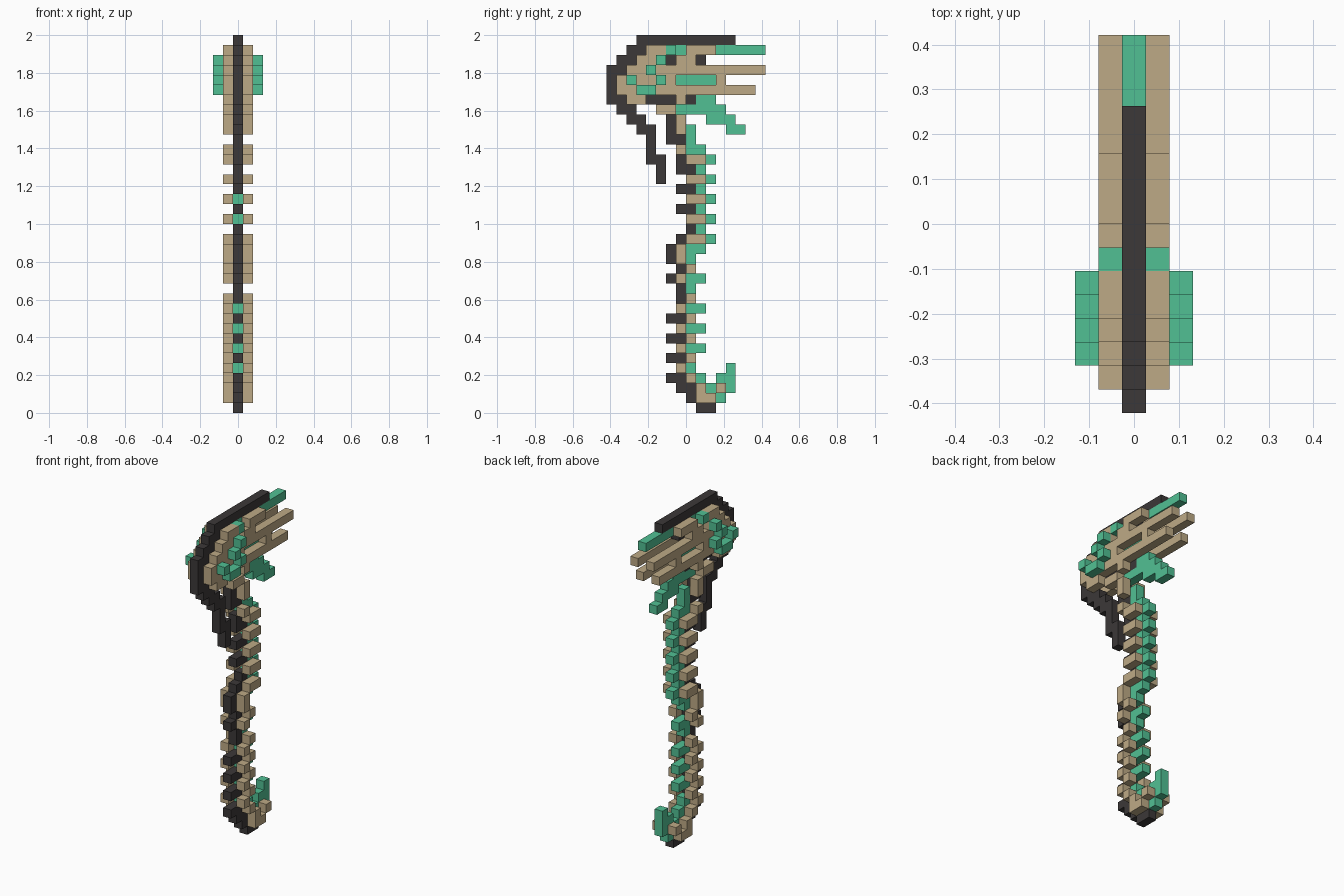
import bpy, bmesh

cube = bpy.data.objects.get("Cube")
if cube:
    bpy.data.objects.remove(cube, do_unlink=True)

U = 2 / 38          # edge of one block
ROWS, COLS = 38, 16


def material(name, rgb):
    m = bpy.data.materials.new(name)
    m.use_nodes = True
    m.diffuse_color = (*rgb, 1)
    bsdf = m.node_tree.nodes["Principled BSDF"]
    bsdf.inputs["Base Color"].default_value = (*rgb, 1)
    bsdf.inputs["Roughness"].default_value = 0.8
    return m


DARK = material("charcoal", (0.045, 0.040, 0.040))
BONE = material("tan bone", (0.515, 0.402, 0.238))
GREEN = material("jade green", (0.083, 0.527, 0.296))

# Side profile, front on the left, one character per block:
# K dark core, G green core, B tan side plate, T green side plate,
# O tan side plate carrying a green stud
HEAD = [
    "...KKKKKKKKKK...",
    "..KKBBTGBBBGGGGG",
    ".KKBBOKBBK......",
    "KKBBOBBBBBBBBBBB",
    "KBOBBOBGGGGB....",
    "KBBOOBBBBBBBBBB.",
    "KKBBKKKBKGG.....",
    ".KK..BBGGGGG....",
    "..KK..KB..GGG...",
    "...KK.KBG...GG..",
]
NECK = [
    "....K.KKG.......",
    "....K..BGG......",
    "....KK.KBBG.....",
    ".....K.KKG......",
    ".....K..BBG.....",
]
UPPER_GRIP = [".......KKG......", "........BBG....."] * 2 + [
    "........KG......",
    ".......KBBG.....",
    "......KBGG......",
    "......KBG.......",
    ".......KB.......",
    "......KBGG......",
    ".......KG.......",
    ".......KB.......",
]
LOWER_GRIP = [".......BGG......", "......KKB......."] * 3
POMMEL = [
    ".......BG...G...",
    "......KKBG.GG...",
    ".......KKBGBG...",
    "........KBBG....",
    ".........KK.....",
]

# Quad corners of a unit block for each outward direction
SIDES = {
    (1, 0, 0): ((1, 0, 0), (1, 1, 0), (1, 1, 1), (1, 0, 1)),
    (-1, 0, 0): ((0, 0, 0), (0, 0, 1), (0, 1, 1), (0, 1, 0)),
    (0, 1, 0): ((0, 1, 0), (0, 1, 1), (1, 1, 1), (1, 1, 0)),
    (0, -1, 0): ((0, 0, 0), (1, 0, 0), (1, 0, 1), (0, 0, 1)),
    (0, 0, 1): ((0, 0, 1), (1, 0, 1), (1, 1, 1), (0, 1, 1)),
    (0, 0, -1): ((0, 0, 0), (0, 1, 0), (1, 1, 0), (1, 0, 0)),
}


def build(name, cells, layer, mat):
    """Skin a set of (column, row) blocks; layers beside the core are mirrored."""
    if not cells:
        return
    bm = bmesh.new()
    for c, r in cells:
        for (dx, dy, dz), quad in SIDES.items():
            if dx == 0 and (c + dy, r - dz) in cells:
                continue
            bm.faces.new([bm.verts.new(((layer + x - 0.5) * U,
                                        (c + y - COLS / 2) * U,
                                        (ROWS - 1 - r + z) * U))
                          for x, y, z in quad])
    bmesh.ops.remove_doubles(bm, verts=bm.verts, dist=U * 0.01)
    mesh = bpy.data.meshes.new(name)
    bm.to_mesh(mesh)
    bm.free()
    mesh.materials.append(mat)
    obj = bpy.data.objects.new(name, mesh)
    bpy.context.collection.objects.link(obj)
    if layer:
        mod = obj.modifiers.new("Mirror", 'MIRROR')
        mod.use_axis = (True, False, False)
        mod.use_clip = False
        mod.use_mirror_merge = False


# Layers of each section: part name, profile letters, distance from core, colour
LAYERS = [
    ("dark_edge", "K", 0, DARK),
    ("green_core", "G", 0, GREEN),
    ("side_plates", "BO", 1, BONE),
    ("green_side_plates", "T", 1, GREEN),
    ("studs", "O", 2, GREEN),
]

top = 0
for section, profile in (("head", HEAD), ("neck", NECK), ("upper_grip", UPPER_GRIP),
                         ("lower_grip", LOWER_GRIP), ("pommel", POMMEL)):
    for part, letters, layer, mat in LAYERS:
        cells = {(c, top + r) for r, line in enumerate(profile)
                 for c, ch in enumerate(line) if ch in letters}
        build(f"{section}_{part}", cells, layer, mat)
    top += len(profile)
